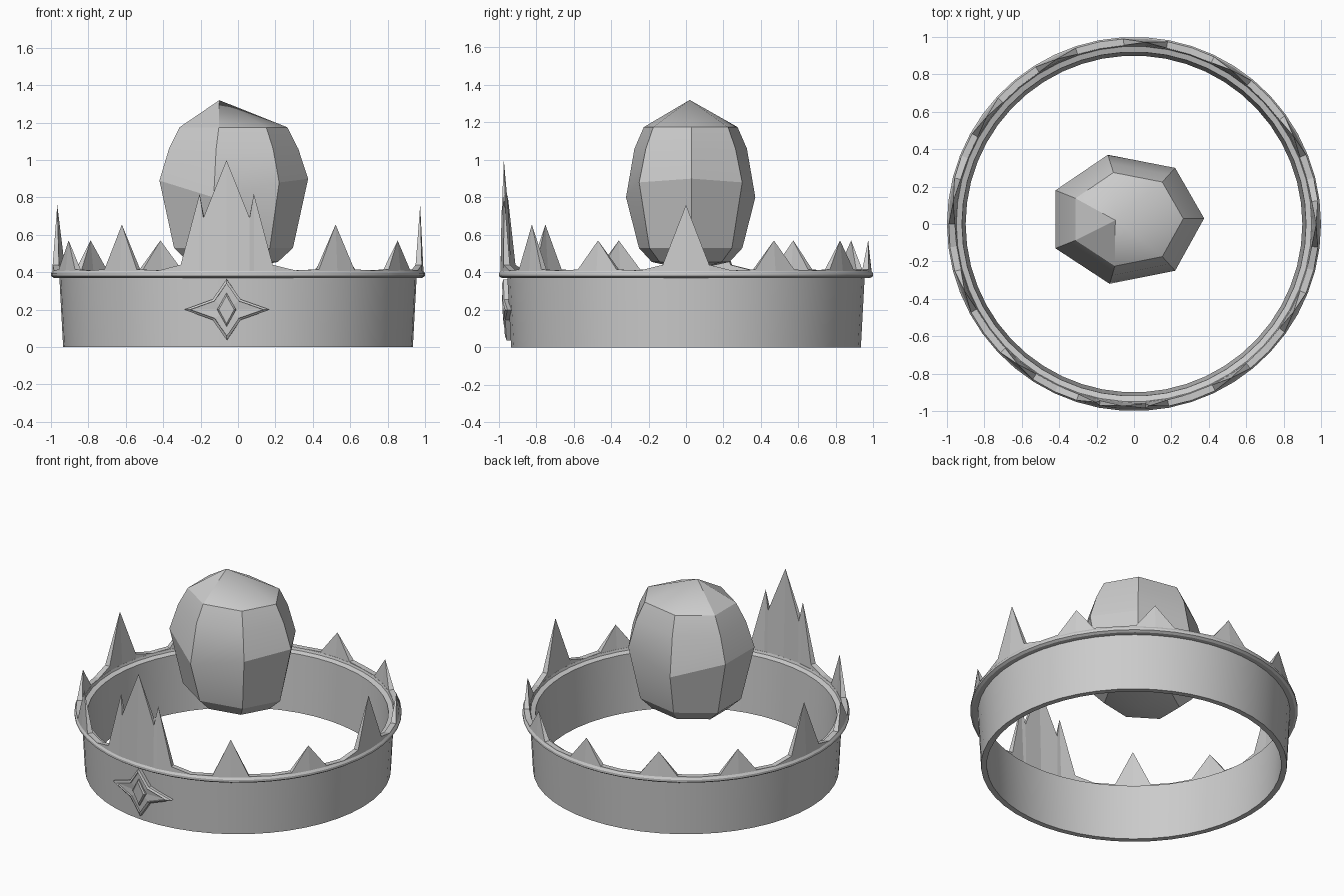
import bpy, bmesh, math

if "Cube" in bpy.data.objects:
    bpy.data.objects.remove(bpy.data.objects["Cube"])

SEG = 50
STEP = 2 * math.pi / SEG


def polar(r, a, z):
    return (r * math.cos(a), r * math.sin(a), z)


def make(name, verts, faces, smooth=None):
    me = bpy.data.meshes.new(name)
    me.from_pydata(verts, [], faces)
    bm = bmesh.new()
    bm.from_mesh(me)
    bmesh.ops.remove_doubles(bm, verts=bm.verts, dist=1e-5)
    bmesh.ops.recalc_face_normals(bm, faces=bm.faces)
    bm.to_mesh(me)
    bm.free()
    ob = bpy.data.objects.new(name, me)
    bpy.context.collection.objects.link(ob)
    if smooth:
        bpy.ops.object.select_all(action='DESELECT')
        ob.select_set(True)
        bpy.context.view_layer.objects.active = ob
        bpy.ops.object.shade_smooth_by_angle(angle=math.radians(smooth))
    return ob


# Band with flanged rim: closed profile (radius, height) turned in 50 steps
profile = [(0.90, 0), (0.935, 0), (0.955, 0.37), (0.985, 0.37), (1.0, 0.38),
           (1.0, 0.395), (0.99, 0.41), (0.955, 0.41), (0.95, 0.395), (0.92, 0.385)]
n = len(profile)
verts = [polar(r, i * STEP, z) for i in range(SEG) for r, z in profile]
faces = [(i * n + j, i * n + (j + 1) % n,
          (i + 1) % SEG * n + (j + 1) % n, (i + 1) % SEG * n + j)
         for i in range(SEG) for j in range(n)]
make("band", verts, faces, 20)


# Spikes: wedge standing on the rim, outline given as (segment offset, height)
def spike(name, centre, outline):
    base = 0.40
    vs, fs = [], []
    peak = max(z for _, z in outline)
    for k, (s, z) in enumerate(outline):
        a = (centre + s) * STEP
        is_tip = 0 < k < len(outline) - 1 and z > outline[k - 1][1] and z > outline[k + 1][1]
        t = 0.0 if is_tip else 0.018 * (1 - 0.6 * (z - base) / (peak - base))
        vs += [polar(0.955, a, base), polar(0.974 - t, a, z),
               polar(0.974 + t, a, z), polar(0.992, a, base)]
    for k in range(len(outline) - 1):
        p, q = 4 * k, 4 * k + 4
        fs += [(p + j, p + (j + 1) % 4, q + (j + 1) % 4, q + j) for j in range(4)]
    fs += [(0, 1, 2, 3), tuple(len(vs) - 4 + j for j in range(4))]
    make(name, vs, fs)


def mirrored(half):
    return [(-s, z) for s, z in reversed(half[1:])] + half


FRONT = 37
spike("front_spike", FRONT, mirrored([(0, 1.0), (1, 0.69), (1.19, 0.82), (2, 0.44), (3, 0.41)]))
for c in (0, 24):
    spike("side_spike", c, mirrored([(0, 0.76), (1, 0.44), (2, 0.41)]))
for c in (32, 42):
    spike("medium_spike", c, mirrored([(0, 0.655), (0.9, 0.415), (2, 0.41)]))
for c in (4, 8, 12, 16, 20, 28, 46):
    spike("small_spike", c, mirrored([(0, 0.57), (0.95, 0.415), (2, 0.41)]))


# Emblem: loops of points wrapped onto the band, each at a height off its surface
def wrap(u, v, off):
    z = 0.2 + v
    return polar(0.935 + 0.054 * z + off, FRONT * STEP + u / 0.96, z)


def stacked(name, loops):
    m = len(loops[0][0])
    vs = [wrap(u, v, off) for pts, off in loops for u, v in pts]
    fs = [(i * m + j, i * m + (j + 1) % m, (i + 1) * m + (j + 1) % m, (i + 1) * m + j)
          for i in range(len(loops) - 1) for j in range(m)]
    last = (len(loops) - 1) * m
    centre = len(vs)
    vs.append(wrap(0, 0, loops[-1][1]))
    fs += [(last + j, last + (j + 1) % m, centre) for j in range(m)]
    make(name, vs, fs)


def star(w, h, cu, cv):
    return [(w, 0), (cu, cv), (0, h), (-cu, cv), (-w, 0), (-cu, -cv), (0, -h), (cu, -cv)]


outer, inner = star(0.23, 0.163, 0.075, 0.055), star(0.195, 0.14, 0.064, 0.046)
stacked("star_emblem", [(outer, -0.01), (outer, 0.022), (inner, 0.03), (inner, 0.018)])
big, small = [[(w, 0), (0, h), (-w, 0), (0, -h)] for w, h in ((0.05, 0.09), (0.04, 0.075))]
stacked("emblem_gem", [(big, 0.0), (big, 0.026), (small, 0.034)])

# Floating seven-sided faceted stone: equator outline scaled per level
equator = [(0.375, 0.03, 0.90), (0.22, 0.30, 0.88), (-0.14, 0.37, 0.80), (-0.42, 0.18, 0.89),
           (-0.42, -0.13, 0.89), (-0.13, -0.32, 0.80), (0.22, -0.25, 0.88)]
cx, cy = -0.03, 0.025
levels = [(0.60, 0.455), (0.80, 0.53), (1.0, None), (0.87, 1.06), (0.725, 1.175)]
vs = [(cx + (x - cx) * s, cy + (y - cy) * s, z if h is None else h)
      for s, h in levels for x, y, z in equator]
fs = [(i * 7 + j, i * 7 + (j + 1) % 7, i * 7 + 7 + (j + 1) % 7, i * 7 + 7 + j)
      for i in range(len(levels) - 1) for j in range(7)]
b = len(vs)
vs += [(cx, cy, 0.41), (-0.10, 0.02, 1.32)]
fs += [(j, (j + 1) % 7, b) for j in range(7)]
fs += [(b - 7 + j, b - 7 + (j + 1) % 7, b + 1) for j in range(7)]
make("floating_stone", vs, fs, 24)
